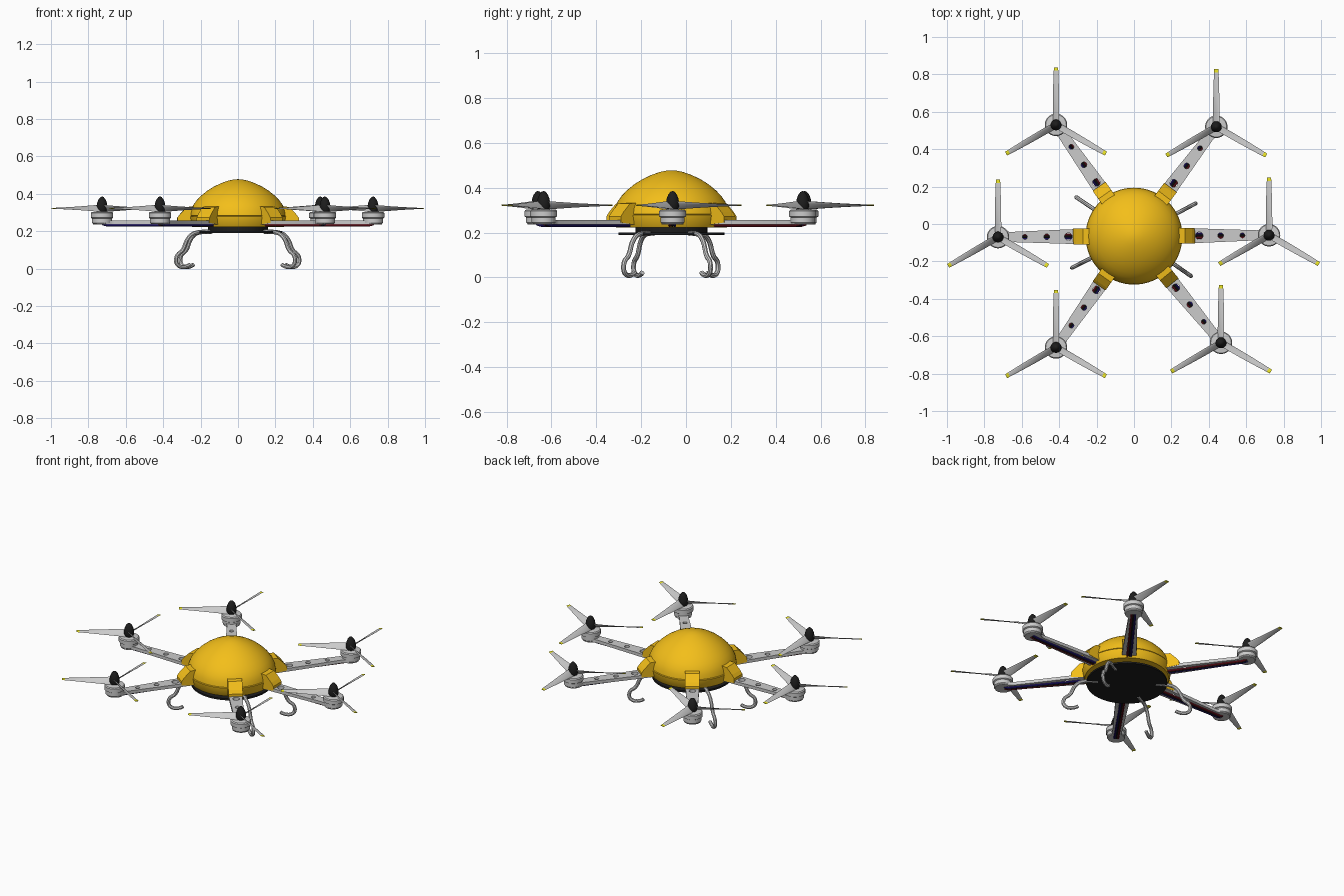
import bpy, bmesh
from math import sin, cos, pi, radians, atan2, hypot
from mathutils import Vector, Matrix

if "Cube" in bpy.data.objects:
    bpy.data.objects.remove(bpy.data.objects["Cube"])

CENTRE = Vector((0, -0.065, 0))
ROTORS = [(0.722, -0.06), (0.44, 0.52), (-0.417, 0.53),
          (-0.727, -0.07), (-0.417, -0.66), (0.465, -0.635)]


def material(name, rgb):
    m = bpy.data.materials.new(name)
    m.diffuse_color = (*rgb, 1)
    m.use_nodes = True
    m.node_tree.nodes["Principled BSDF"].inputs["Base Color"].default_value = m.diffuse_color
    return m


YELLOW = material("body_yellow", (0.9, 0.52, 0.01))
BLACK = material("black", (0.012, 0.012, 0.012))
TIP = material("tip_yellow", (0.85, 0.8, 0.02))
BLUE = material("wire_blue", (0.02, 0.01, 0.25))
RED = material("wire_red", (0.25, 0.01, 0.02))


def place(name, mesh, loc=(0, 0, 0), angle=0.0):
    ob = bpy.data.objects.new(name, mesh)
    bpy.context.collection.objects.link(ob)
    ob.location = loc
    ob.rotation_euler[2] = angle
    return ob


def finish(bm, name, mat=None, smooth=35):
    bmesh.ops.recalc_face_normals(bm, faces=bm.faces)
    me = bpy.data.meshes.new(name)
    bm.to_mesh(me)
    bm.free()
    if mat:
        me.materials.append(mat)
    if smooth:
        ob = place("temp", me)
        bpy.ops.object.select_all(action='DESELECT')
        ob.select_set(True)
        bpy.context.view_layer.objects.active = ob
        bpy.ops.object.shade_smooth_by_angle(angle=radians(smooth))
        bpy.data.objects.remove(ob)
    return me


def lathe(name, profile, mat=None, n=40):
    """Spin an (r, z) profile around z."""
    bm = bmesh.new()
    vs = [bm.verts.new((r, 0, z)) for r, z in profile]
    es = [bm.edges.new(p) for p in zip(vs, vs[1:])]
    bmesh.ops.spin(bm, geom=vs + es, cent=(0, 0, 0), axis=(0, 0, 1),
                   angle=2 * pi, steps=n, use_duplicate=False)
    bmesh.ops.remove_doubles(bm, verts=bm.verts, dist=1e-5)
    return finish(bm, name, mat)


def loft(name, rings, mat=None, smooth=35):
    """Skin a list of closed rings and cap both ends."""
    bm = bmesh.new()
    rs = [[bm.verts.new(p) for p in ring] for ring in rings]
    for a, b in zip(rs, rs[1:]):
        for i in range(len(a)):
            j = (i + 1) % len(a)
            bm.faces.new((a[i], a[j], b[j], b[i]))
    bm.faces.new(rs[0])
    bm.faces.new(rs[-1])
    return finish(bm, name, mat, smooth)


def curve_mesh(name, cu, mat=None):
    """Turn a curve into a shareable mesh."""
    ob = place("temp", cu)
    dg = bpy.context.evaluated_depsgraph_get()
    bm = bmesh.new()
    bm.from_mesh(bpy.data.meshes.new_from_object(ob.evaluated_get(dg)))
    bpy.data.objects.remove(ob)
    bmesh.ops.remove_doubles(bm, verts=bm.verts, dist=1e-5)
    return finish(bm, name, mat)


def tube(name, pts, radius, mat=None, kind='POLY'):
    cu = bpy.data.curves.new(name, 'CURVE')
    cu.dimensions = '3D'
    cu.bevel_depth, cu.bevel_resolution, cu.use_fill_caps = radius, 2, True
    sp = cu.splines.new(kind)
    sp.points.add(len(pts) - 1)
    for p, co in zip(sp.points, pts):
        p.co = (*co, 1)
    if kind == 'NURBS':
        sp.order_u, sp.use_endpoint_u, sp.resolution_u = 3, True, 6
    return curve_mesh(name, cu, mat)


# body shell: lower band and slightly pointed dome
place("body_lower_band", lathe("body_lower_band", [
    (0, 0.222), (0.245, 0.222), (0.25, 0.227), (0.259, 0.278), (0.252, 0.282), (0, 0.282)],
    YELLOW, 64), CENTRE)
place("body_dome", lathe("body_dome", [
    (0.25, 0.28), (0.257, 0.283), (0.252, 0.31), (0.24, 0.338), (0.222, 0.364), (0.198, 0.389),
    (0.165, 0.416), (0.128, 0.439), (0.09, 0.457), (0.05, 0.471), (0.02, 0.477), (0, 0.478)],
    YELLOW, 64), CENTRE)

# black belly: spacer and thin mounting plate
place("belly_plate", lathe("belly_plate", [
    (0, 0.190), (0.236, 0.190), (0.236, 0.201), (0.16, 0.201), (0.16, 0.224), (0, 0.224)],
    BLACK, 64), CENTRE)

# sleeve where each arm enters the body
side = [(0.18, 0.23), (0.325, 0.245), (0.325, 0.272), (0.31, 0.292), (0.272, 0.33), (0.16, 0.338)]
sleeve = loft("arm_sleeve", [[(x, y, z) for x, z in side] for y in (-0.042, 0.042)], YELLOW, 0)

# arm plate with round lightening holes
cu = bpy.data.curves.new("arm", 'CURVE')
cu.dimensions, cu.fill_mode, cu.extrude = '2D', 'BOTH', 0.010
end = [(0.722 + 0.05 * cos(a), 0.05 * sin(a)) for a in [radians(t) for t in range(-140, 141, 20)]]
outlines = [[(0.2, 0.042), (0.2, -0.042), (0.34, -0.039), (0.66, -0.027)] + end
            + [(0.66, 0.027), (0.34, 0.039)]]
for hx, hr in ((0.35, 0.020), (0.465, 0.015), (0.582, 0.013)):
    outlines.append([(hx + hr * cos(i * pi / 10), hr * sin(i * pi / 10)) for i in range(20)])
for pts in outlines:
    sp = cu.splines.new('POLY')
    sp.points.add(len(pts) - 1)
    sp.use_cyclic_u = True
    for p, co in zip(sp.points, pts):
        p.co = (*co, 0, 1)
arm = curve_mesh("arm", cu)

# wires running under each arm
wires = [(nm, tube(nm, [(0.15, y, 0.231), (0.70, y, 0.231), (0.722, y, 0.236), (0.73, y, 0.25)],
                   0.0055, m))
         for nm, y, m in (("blue_wire", 0.011, BLUE), ("black_wire", 0, BLACK),
                          ("red_wire", -0.011, RED))]

# motor and spinner
motor = lathe("motor", [
    (0, 0.238), (0.046, 0.238), (0.053, 0.245), (0.053, 0.268), (0.06, 0.272), (0.06, 0.296),
    (0.055, 0.302), (0.03, 0.304), (0.018, 0.306), (0.018, 0.325), (0, 0.325)])
spinner = lathe("spinner", [
    (0, 0.305), (0.024, 0.305), (0.029, 0.318), (0.029, 0.335), (0.026, 0.352), (0.019, 0.370),
    (0.009, 0.382), (0, 0.386)], BLACK, 32)


# twisted propeller blade: lens section, coarse pitch at the root, flat at the tip
def section(r):
    t = r / 0.308
    chord, pitch = 0.052 - 0.029 * t, radians(50 - 42 * t)
    thick = 0.004 - 0.0022 * t
    ring = []
    for i in range(12):
        a = 2 * pi * i / 12
        c, h = chord / 2 * cos(a), thick * sin(a)
        ring.append((r, c * cos(pitch) + h * sin(pitch), 0.322 - c * sin(pitch) + h * cos(pitch)))
    return ring


blade = loft("blade", [section(0.01 + 0.28 * i / 12) for i in range(13)], None, 50)
tip = loft("blade_tip", [section(r) for r in (0.29, 0.299, 0.308)], TIP, 50)

# six arms with motors and three-bladed propellers
for k, (x, y) in enumerate(ROTORS, 1):
    d = Vector((x, y, 0)) - CENTRE
    ang, dist = atan2(d.y, d.x), hypot(d.x, d.y)
    place(f"arm_sleeve_{k}", sleeve, CENTRE, ang)
    place(f"arm_{k}", arm, CENTRE + Vector((0, 0, 0.246)), ang).scale.x = dist / 0.725
    for nm, me in wires:
        place(f"{nm}_{k}", me, CENTRE, ang)
    place(f"motor_{k}", motor, (x, y, 0))
    place(f"spinner_{k}", spinner, (x, y, 0))
    for j in range(3):
        a = radians(90 + 120 * j)
        place(f"blade_{k}_{j + 1}", blade, (x, y, 0), a)
        place(f"blade_tip_{k}_{j + 1}", tip, (x, y, 0), a)

# four hooked landing legs
leg = tube("landing_leg", [
    (0.17, 0, 0.197), (0.25, 0, 0.2), (0.305, 0, 0.165), (0.33, 0, 0.095), (0.368, 0, 0.075),
    (0.375, 0, 0.03), (0.345, 0, 0.006), (0.30, 0, 0.012), (0.287, 0, 0.022)], 0.011, None, 'NURBS')
for k, deg in enumerate((28, 146, 207, 325), 1):
    place(f"landing_leg_{k}", leg, CENTRE, radians(deg))
